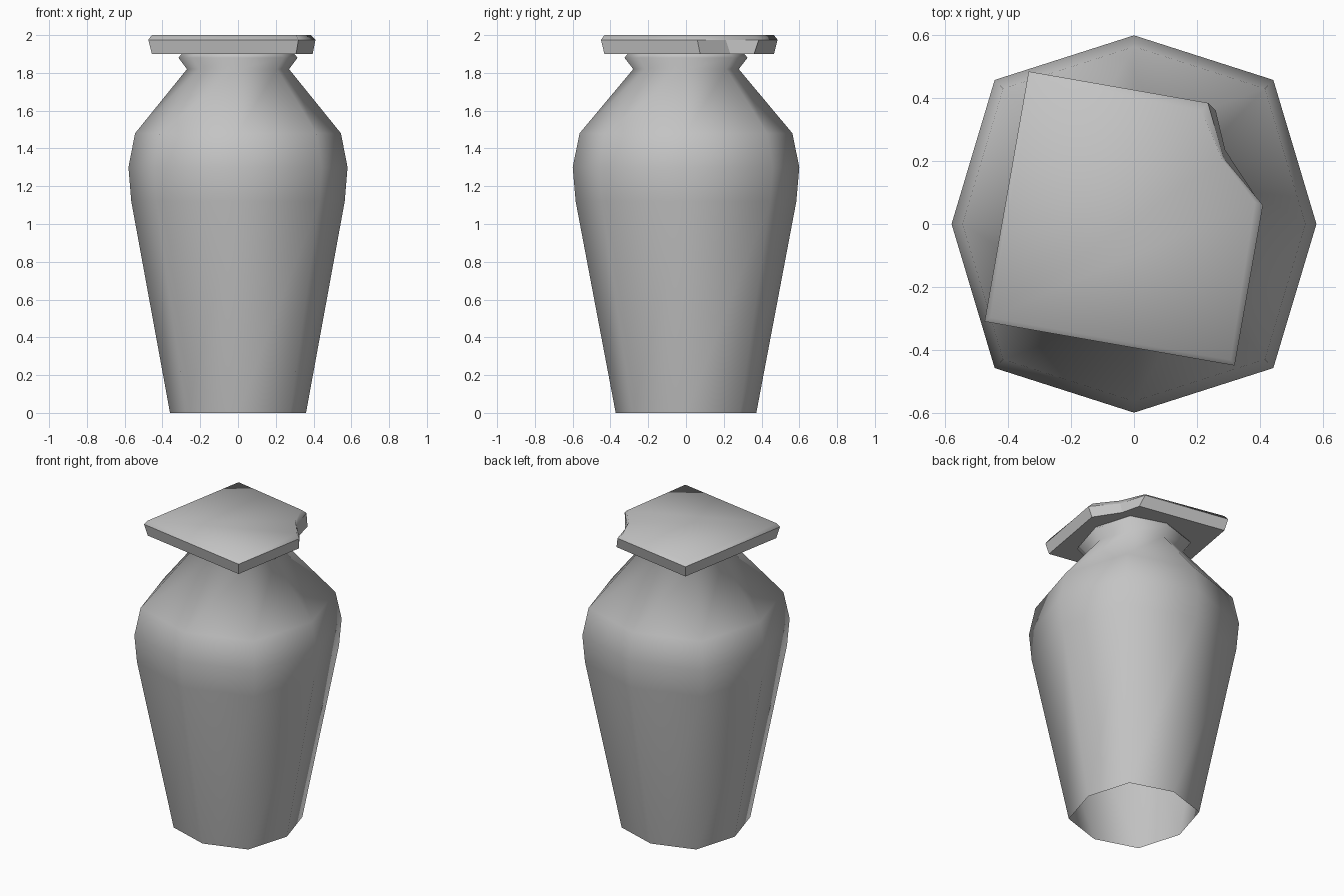
import bpy, bmesh
from math import pi, sin, cos

cube = bpy.data.objects.get("Cube")
if cube:
    bpy.data.objects.remove(cube)

clay = bpy.data.materials.new("grey clay")
clay.use_nodes = True
GREY = (0.55, 0.55, 0.55, 1)
clay.diffuse_color = GREY
clay.node_tree.nodes["Principled BSDF"].inputs["Base Color"].default_value = GREY


def loft(name, rings, caps):
    """Skin a stack of closed rings; cap the ends if wanted."""
    bm = bmesh.new()
    loops = [[bm.verts.new(p) for p in ring] for ring in rings]
    n = len(loops[0])
    for low, high in zip(loops, loops[1:]):
        for i in range(n):
            j = (i + 1) % n
            bm.faces.new((low[i], low[j], high[j], high[i]))
    if caps:
        bm.faces.new(loops[0][::-1])
        bm.faces.new(loops[-1])
    for f in bm.faces:
        f.smooth = True
    mesh = bpy.data.meshes.new(name)
    mesh.materials.append(clay)
    obj = bpy.data.objects.new(name, mesh)
    bpy.context.collection.objects.link(obj)
    return bm, obj


# Jar body: eight-sided, open at the base, corners slightly pushed out
profile = [(0.36, 0), (0.565, 1.12), (0.58, 1.3), (0.545, 1.48),
           (0.27, 1.82), (0.315, 1.88), (0.295, 1.905)]


def octagon(r, z):
    ring = []
    for i in range(8):
        k = r * (1.08 if i % 2 else 1)
        a = i * pi / 4
        ring.append((k * cos(a), k * sin(a) * 1.034, z))
    return ring


bm, body = loft("jar_body", [octagon(r, z) for r, z in profile], False)
bm.to_mesh(body.data)
bm.free()

# Lid: turned square slab with one chipped corner and a soft top bevel
corners = [(-0.335, 0.485), (-0.475, -0.31), (0.32, -0.45)]
chips = {1.9: [(0.395, 0.075), (0.29, 0.235), (0.26, 0.36)],
         1.975: [(0.41, 0.06), (0.285, 0.21), (0.235, 0.385)],
         2.0: [(0.385, 0.07), (0.28, 0.205), (0.215, 0.36)]}
rings = []
for z, chip in chips.items():
    s = 1 if z == 1.975 else 0.96
    rings.append([(x * s, y * s, z) for x, y in corners]
                 + [(x, y, z) for x, y in chip])
bm, lid = loft("jar_lid", rings, True)
for f in bm.faces:
    f.smooth = f.calc_center_median().z > 1.98
for e in bm.edges:
    e.smooth = all(f.smooth for f in e.link_faces)
bm.to_mesh(lid.data)
bm.free()
